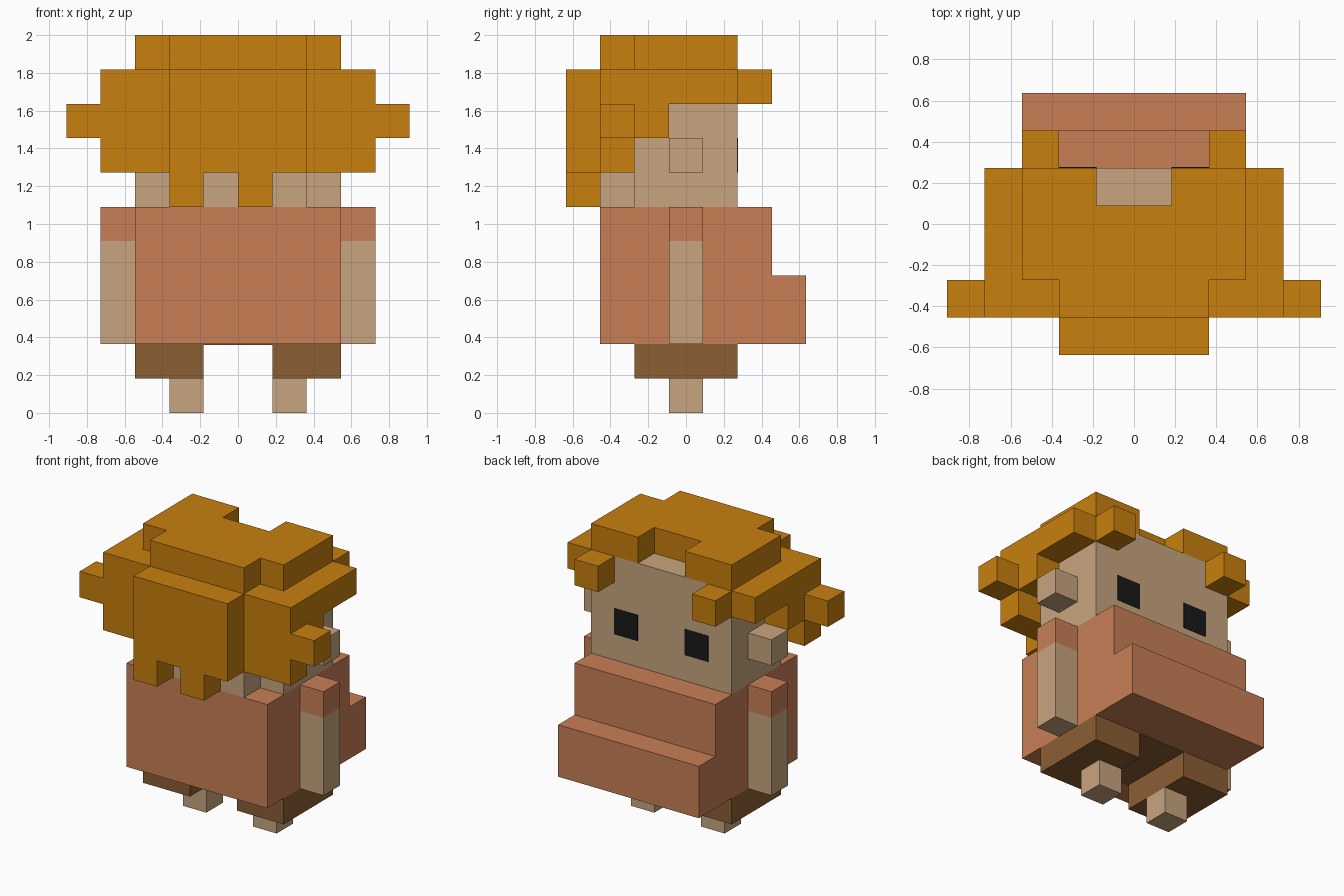
import bpy
import bmesh
from mathutils import Vector

cube = bpy.data.objects.get("Cube")
if cube:
    bpy.data.objects.remove(cube, do_unlink=True)

U = 2 / 11  # edge of one block


def material(name, rgb):
    mat = bpy.data.materials.new(name)
    mat.use_nodes = True
    mat.diffuse_color = (*rgb, 1)
    mat.node_tree.nodes["Principled BSDF"].inputs["Base Color"].default_value = (*rgb, 1)
    return mat


hair = material("golden hair", (0.578, 0.214, 0.004))
shirt = material("terracotta shirt", (0.578, 0.212, 0.093))
skin = material("tan skin", (0.58, 0.376, 0.209))
trousers = material("brown trousers", (0.258, 0.112, 0.034))
black = material("black eyes", (0.01, 0.01, 0.01))


def blocks(name, mat, *boxes):
    """One object from boxes, each (x0, x1, y0, y1, z0, z1) in block units."""
    bm = bmesh.new()
    for x0, x1, y0, y1, z0, z1 in boxes:
        lo, hi = Vector((x0, y0, z0)), Vector((x1, y1, z1))
        for v in bmesh.ops.create_cube(bm, size=1)["verts"]:
            v.co = ((lo + hi) / 2 + v.co * (hi - lo)) * U
    mesh = bpy.data.meshes.new(name)
    bm.to_mesh(mesh)
    bm.free()
    mesh.materials.append(mat)
    obj = bpy.data.objects.new(name, mesh)
    bpy.context.collection.objects.link(obj)
    return obj


def pair(name, mat, *boxes):
    """The same boxes on the left (+x) and mirrored on the right."""
    blocks("left_" + name, mat, *boxes)
    blocks("right_" + name, mat, *[(-b[1], -b[0], *b[2:]) for b in boxes])


# Legs
pair("foot", skin, (1, 2, -0.5, 0.5, 0, 1))
pair("trouser_leg", trousers, (1, 3, -1.5, 1.5, 1, 2))
blocks("trouser_seat", trousers, (-1, 1, -1.5, 1.5, 1.97, 2))

# Torso and protruding belly
blocks("torso", shirt, (-3, 3, -2.5, 2.5, 2, 6))
blocks("belly", shirt, (-3, 3, 2.5, 3.5, 2, 4))

# Arms with short sleeves
pair("arm", skin, (3, 4, -0.5, 0.5, 2, 5))
pair("sleeve", shirt, (3, 4, -0.5, 0.5, 5, 6))

# Head
blocks("head", skin, (-3, 3, -1.5, 1.5, 6, 10))
blocks("nape", skin, (-2, 2, -2.5, -1.5, 6, 7))
pair("ear", skin, (3, 4, -0.5, 0.5, 7, 8))
pair("eye", black, (1, 2, 1.5, 1.52, 7, 8))

# Hair cap with a notch over the forehead
blocks("hair_cap", hair,
       (-3, 3, -1.5, 0.5, 10, 11),
       (-2, 2, -2.5, -1.5, 10, 11),
       (1, 3, 0.5, 1.5, 10, 11),
       (-3, -1, 0.5, 1.5, 10, 11))

# Hair mass behind the head, with two hanging strands
blocks("hair_back", hair,
       (-4, 4, -2.5, -1.5, 7, 10),
       (-2, 2, -3.5, -2.5, 7, 10))
blocks("hair_strands", hair, *[(x, x + 1, -3.5, -2.5, 6, 7) for x in (-2, 0)])

# Stepped side hair, outward tufts and forehead locks
pair("side_hair", hair, (3, 4, -1.5, -0.5, 8, 10), (3, 4, -0.5, 1.5, 9, 10))
pair("hair_tuft", hair, (4, 5, -2.5, -1.5, 8, 9))
pair("forehead_lock", hair, (2, 3, 1.5, 2.5, 9, 10))
